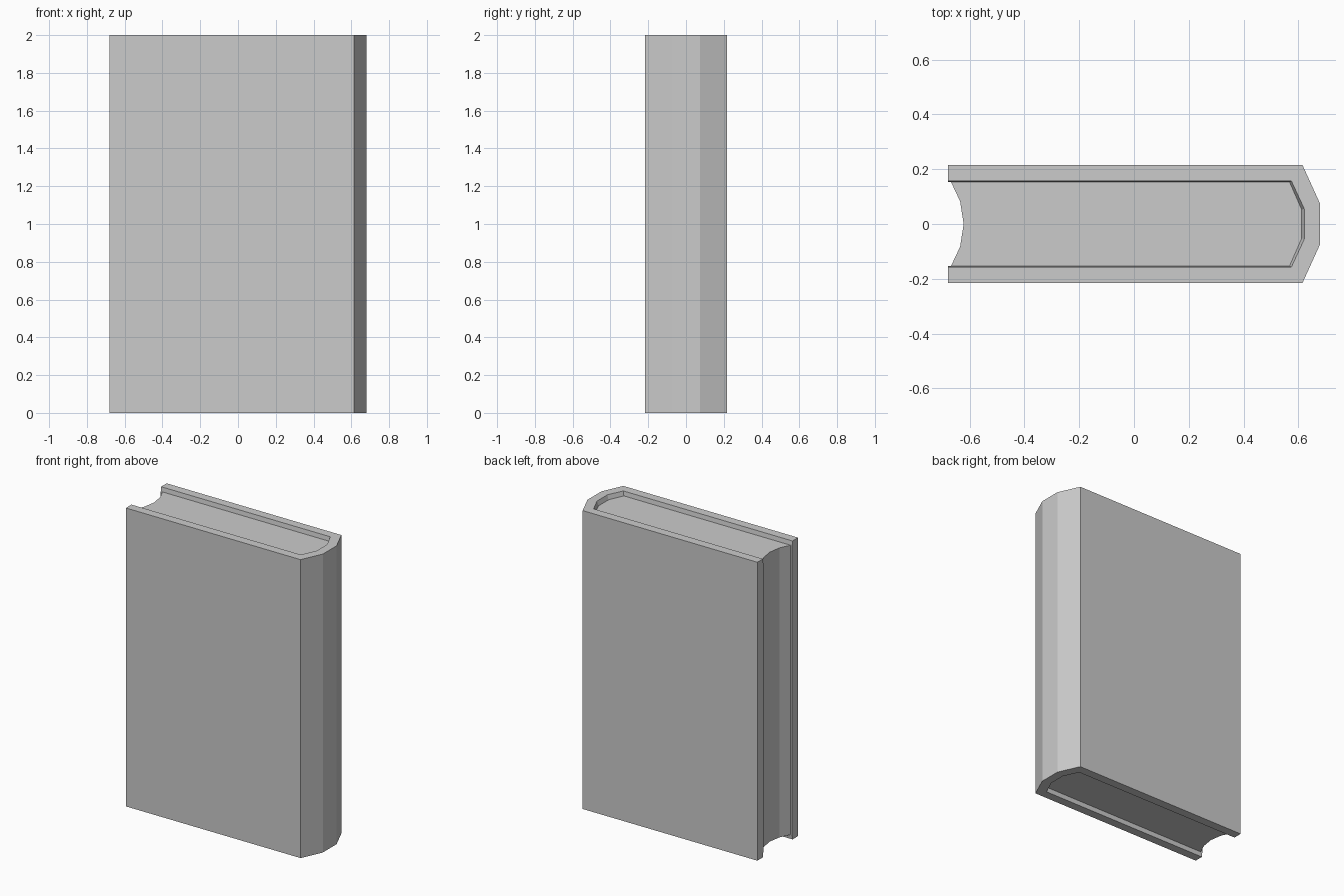
import bpy, bmesh

if "Cube" in bpy.data.objects:
    bpy.data.objects.remove(bpy.data.objects["Cube"])

HEIGHT, RECESS = 2.0, 0.03


def mirrored(half):
    """Complete a half outline (y > 0) with its reflection across y = 0."""
    return half + [(x, -y) for x, y in reversed(half) if y > 0]


def loft(name, sections):
    """Skin a closed prism through (z, outline) sections and cap both ends."""
    bm = bmesh.new()
    rings = [[bm.verts.new((x, y, z)) for x, y in pts] for z, pts in sections]
    n = len(rings[0])
    for low, high in zip(rings, rings[1:]):
        for i in range(n):
            j = (i + 1) % n
            bm.faces.new((low[i], low[j], high[j], high[i]))
    bm.faces.new(rings[0][::-1])
    bm.faces.new(rings[-1])
    bmesh.ops.recalc_face_normals(bm, faces=bm.faces)
    mesh = bpy.data.meshes.new(name)
    bm.to_mesh(mesh)
    bm.free()
    obj = bpy.data.objects.new(name, mesh)
    bpy.context.collection.objects.link(obj)
    return obj


# Cover: U-shaped case with a faceted spine; the lip tapers down to the pages
outer = mirrored([(-0.68, 0.216), (0.615, 0.216), (0.68, 0.073)])
lip = mirrored([(-0.68, 0.157), (0.575, 0.157), (0.622, 0.055)])
seat = mirrored([(-0.68, 0.153), (0.568, 0.153), (0.612, 0.053)])
rim, core = outer + lip[::-1], outer + seat[::-1]
loft("cover", [(0, rim), (RECESS, core), (HEIGHT - RECESS, core), (HEIGHT, rim)])

# Pages: recessed block with a hollow fore edge
fore_edge = mirrored([(-0.668, 0.153), (-0.635, 0.083), (-0.622, 0.0)])
pages = fore_edge + seat[1:-1][::-1]
loft("pages", [(RECESS, pages), (HEIGHT - RECESS, pages)])
